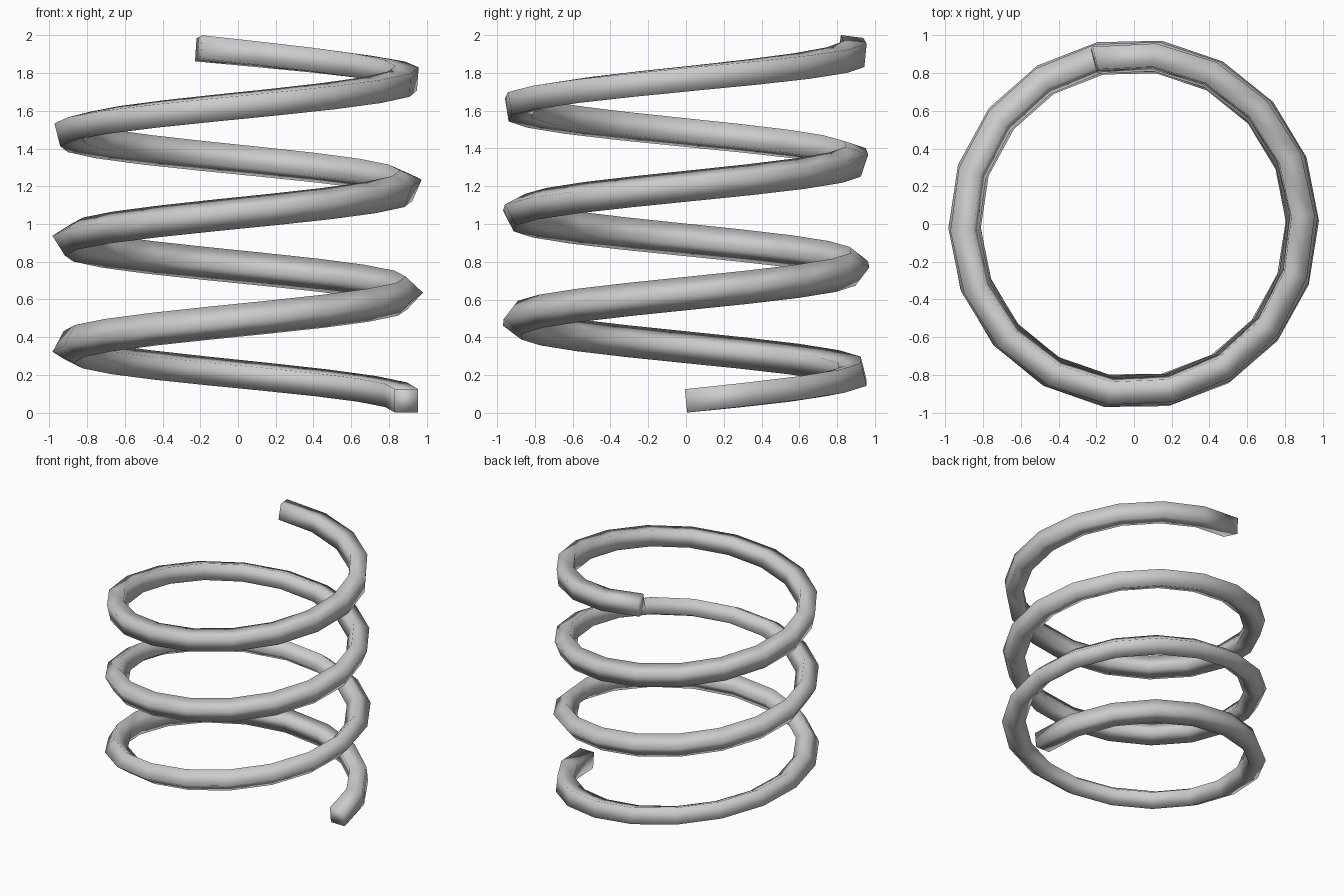
import bpy
from math import sin, cos, radians, pi
from mathutils import Vector

if "Cube" in bpy.data.objects:
    bpy.data.objects.remove(bpy.data.objects["Cube"])

STEPS = 59                      # rings around the coil
SWEEP = radians(1183.3)         # a little over 3.25 turns
RADIUS = 0.895
WIRE = 0.088                    # half diagonal of the square wire
Z0, Z1 = 0.0635, 1.931
CENTRE_X = -0.003

# slow twist of the square section: (ring, degrees)
TWIST = [(0, -45), (9, -17), (18, 2), (27, 13), (36, 22), (45, 31), (54, 41), (59, 38)]


def twist(i):
    for (a, ta), (b, tb) in zip(TWIST, TWIST[1:]):
        if i <= b:
            return radians(ta + (tb - ta) * (i - a) / (b - a))


# square wire swept along a helix
verts, faces = [], []
for i in range(STEPS + 1):
    f = i / STEPS
    a = SWEEP * f
    out = Vector((cos(a), sin(a), 0))
    tangent = Vector((-sin(a) * RADIUS, cos(a) * RADIUS, (Z1 - Z0) / SWEEP)).normalized()
    up = out.cross(tangent)
    centre = out * RADIUS + Vector((CENTRE_X, 0, Z0 + (Z1 - Z0) * f))
    for k in range(4):
        t = twist(i) + k * pi / 2
        verts.append(centre + (out * cos(t) + up * sin(t)) * WIRE)

for i in range(STEPS):
    for k in range(4):
        n = (k + 1) % 4
        faces.append((4 * i + k, 4 * i + 4 + k, 4 * i + 4 + n, 4 * i + n))

# end caps
last = 4 * STEPS
faces.append((0, 1, 2, 3))
faces.append((last + 3, last + 2, last + 1, last))

mesh = bpy.data.meshes.new("coil_spring")
mesh.from_pydata([tuple(v) for v in verts], [], faces)
mesh.update()
spring = bpy.data.objects.new("coil_spring", mesh)
bpy.context.collection.objects.link(spring)

# smooth-shaded wire
for p in mesh.polygons:
    p.use_smooth = True
